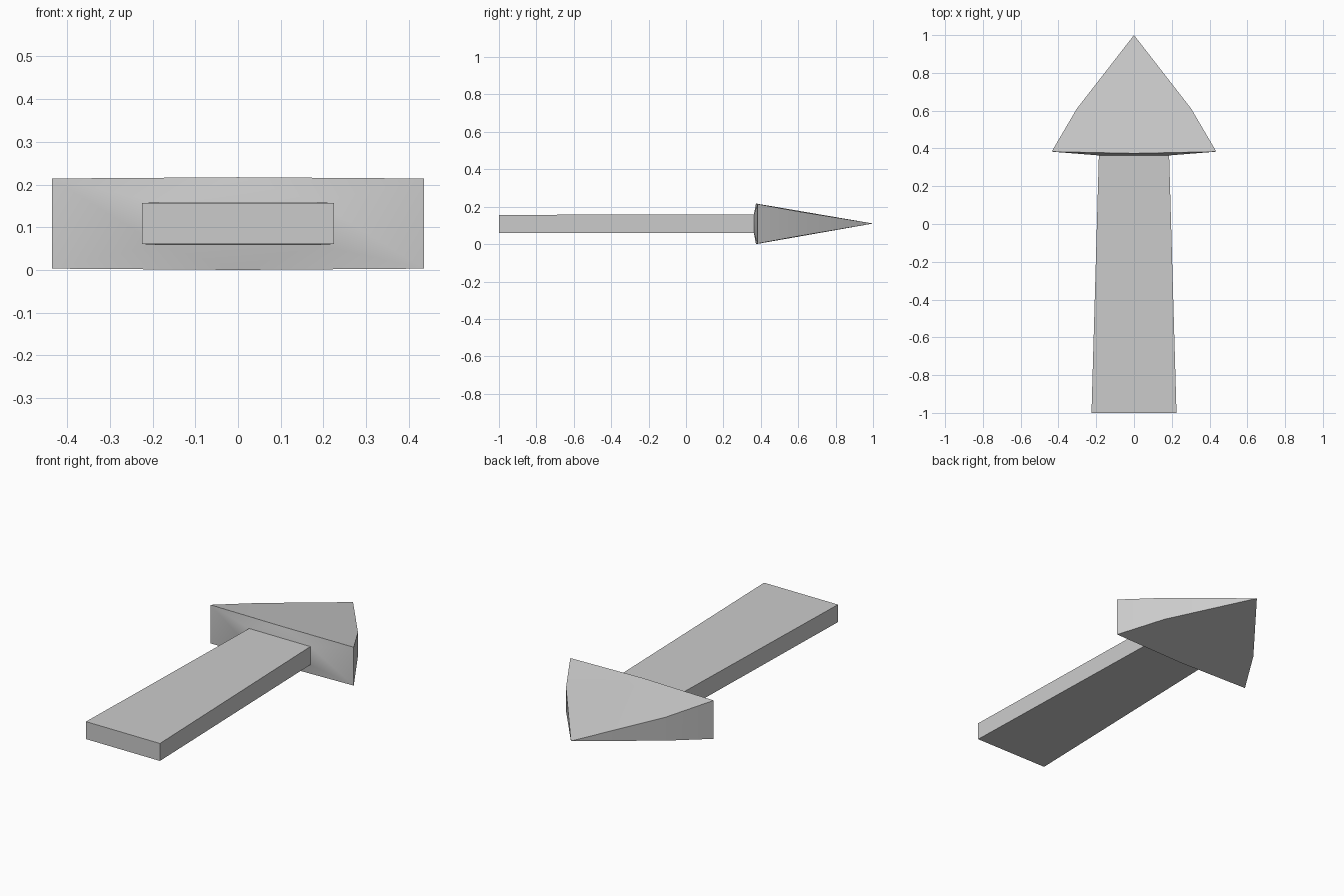
import bpy, bmesh
from math import radians

if "Cube" in bpy.data.objects:
    bpy.data.objects.remove(bpy.data.objects["Cube"])

ZC = 0.1085  # mid height of the arrow
bm = bmesh.new()


def rect(half_x, y, half_z):
    """Four corners: bottom left, bottom right, top right, top left."""
    return [bm.verts.new((sx * half_x, y, ZC + sz * half_z))
            for sx, sz in ((-1, -1), (1, -1), (1, 1), (-1, 1))]


def bridge(a, b):
    for i in range(4):
        j = (i + 1) % 4
        bm.faces.new((a[i], a[j], b[j], b[i]))


# shaft: tapers slightly towards the head
tail = rect(0.225, -1.0, 0.048)
neck = rect(0.186, 0.363, 0.05)
bm.faces.new(tail)
bridge(tail, neck)

# head: rear rim, shoulder corners and pointed tip
rim = rect(0.436, 0.383, 0.1055)
shoulder = rect(0.303, 0.61, 0.0645)
tip = bm.verts.new((0, 1.0, 0.11))
rim_low = bm.verts.new((0, 0.374, 0.0))
rim_high = bm.verts.new((0, 0.374, 0.217))

# rear of the head, sloping out from the shaft
for a, b, mid in ((0, 1, rim_low), (2, 3, rim_high)):
    bm.faces.new((rim[a], mid, neck[a]))
    bm.faces.new((mid, neck[b], neck[a]))
    bm.faces.new((mid, rim[b], neck[b]))
    # top and bottom of the head
    for c in (a, b):
        bm.faces.new((rim[c], mid, shoulder[c]))
        bm.faces.new((mid, tip, shoulder[c]))

# rear flanks and outer sides of the head
for a, b in ((1, 2), (3, 0)):
    bm.faces.new((rim[a], rim[b], neck[b], neck[a]))
    bm.faces.new((rim[a], rim[b], shoulder[b], shoulder[a]))
    bm.faces.new((shoulder[a], shoulder[b], tip))

bmesh.ops.recalc_face_normals(bm, faces=bm.faces)
mesh = bpy.data.meshes.new("arrow")
bm.to_mesh(mesh)
bm.free()
arrow = bpy.data.objects.new("arrow", mesh)
bpy.context.collection.objects.link(arrow)

bpy.context.view_layer.objects.active = arrow
arrow.select_set(True)
bpy.ops.object.shade_smooth_by_angle(angle=radians(30))
